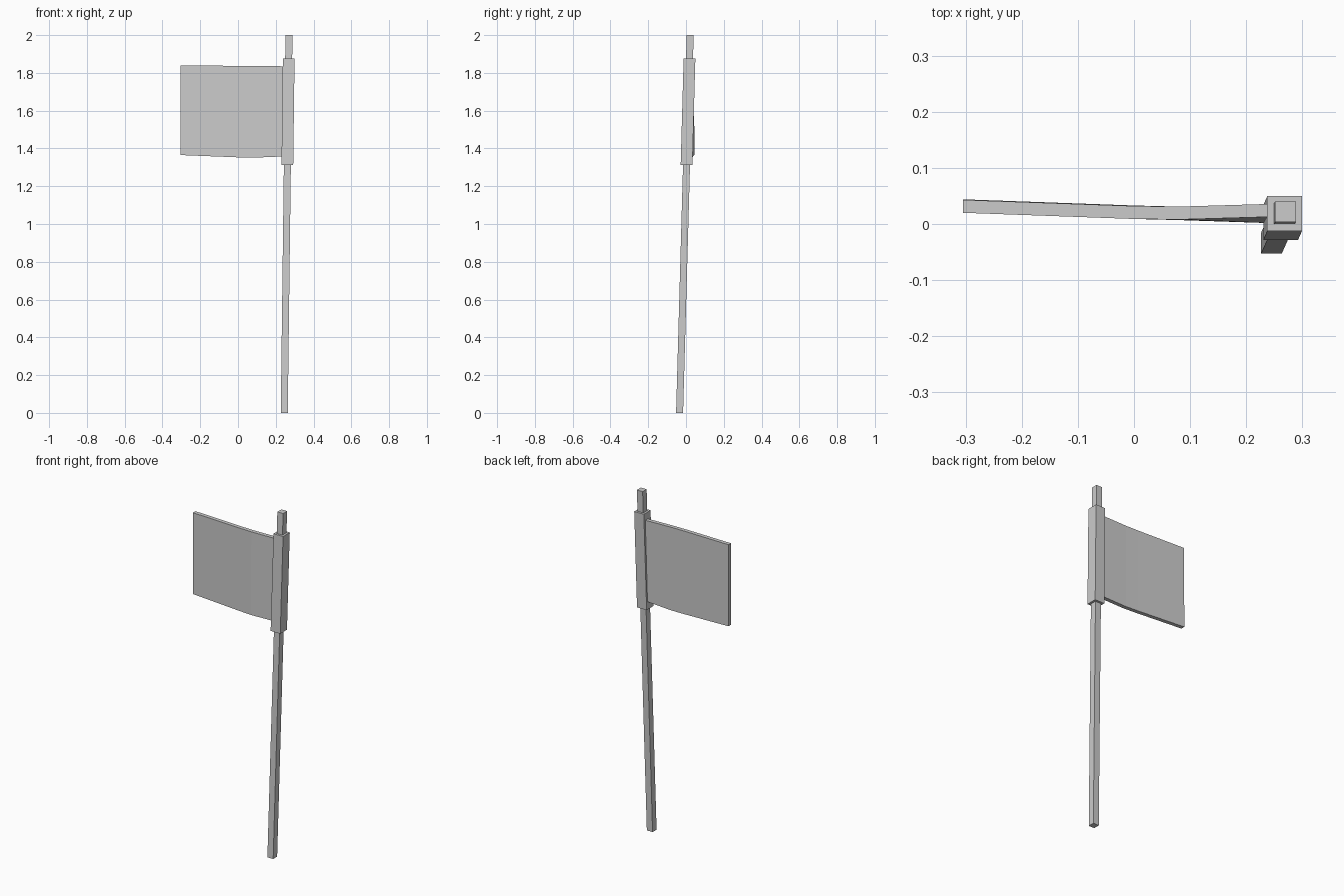
import bpy, bmesh

if "Cube" in bpy.data.objects:
    bpy.data.objects.remove(bpy.data.objects["Cube"])


def loft(name, rings):
    """Solid skinned through a list of four-cornered rings, capped at both ends."""
    bm = bmesh.new()
    vs = [[bm.verts.new(p) for p in ring] for ring in rings]
    for a, b in zip(vs, vs[1:]):
        for i in range(4):
            j = (i + 1) % 4
            bm.faces.new((a[i], a[j], b[j], b[i]))
    bm.faces.new(vs[0][::-1])
    bm.faces.new(vs[-1])
    bmesh.ops.recalc_face_normals(bm, faces=bm.faces)
    mesh = bpy.data.meshes.new(name)
    bm.to_mesh(mesh)
    bm.free()
    obj = bpy.data.objects.new(name, mesh)
    bpy.context.collection.objects.link(obj)
    return obj


def square(half, z):
    """Horizontal square centred on the leaning pole axis at height z."""
    cx, cy = 0.245 + 0.0125 * z, -0.034 + 0.028 * z
    return [(cx + sx * half, cy + sy * half, z)
            for sx, sy in ((-1, -1), (1, -1), (1, 1), (-1, 1))]


# Leaning square pole and the thicker sleeve that holds the flag
loft("pole", [square(0.0185, 0), square(0.0185, 2)])
loft("flag_sleeve", [square(0.031, 1.312), square(0.031, 1.875)])

# Flag columns: x at bottom, x at top, z bottom, z top, y bottom, y top
columns = [
    (-0.305, -0.305, 1.365, 1.840, 0.0325, 0.0315),
    (0.000, 0.000, 1.353, 1.837, 0.0215, 0.0205),
    (0.080, 0.080, 1.351, 1.836, 0.0185, 0.0195),
    (0.245, 0.250, 1.358, 1.835, 0.0130, 0.0245),
]
t = 0.0115
loft("flag", [[(xb, yb - t, zb), (xb, yb + t, zb), (xt, yt + t, zt), (xt, yt - t, zt)]
              for xb, xt, zb, zt, yb, yt in columns])
